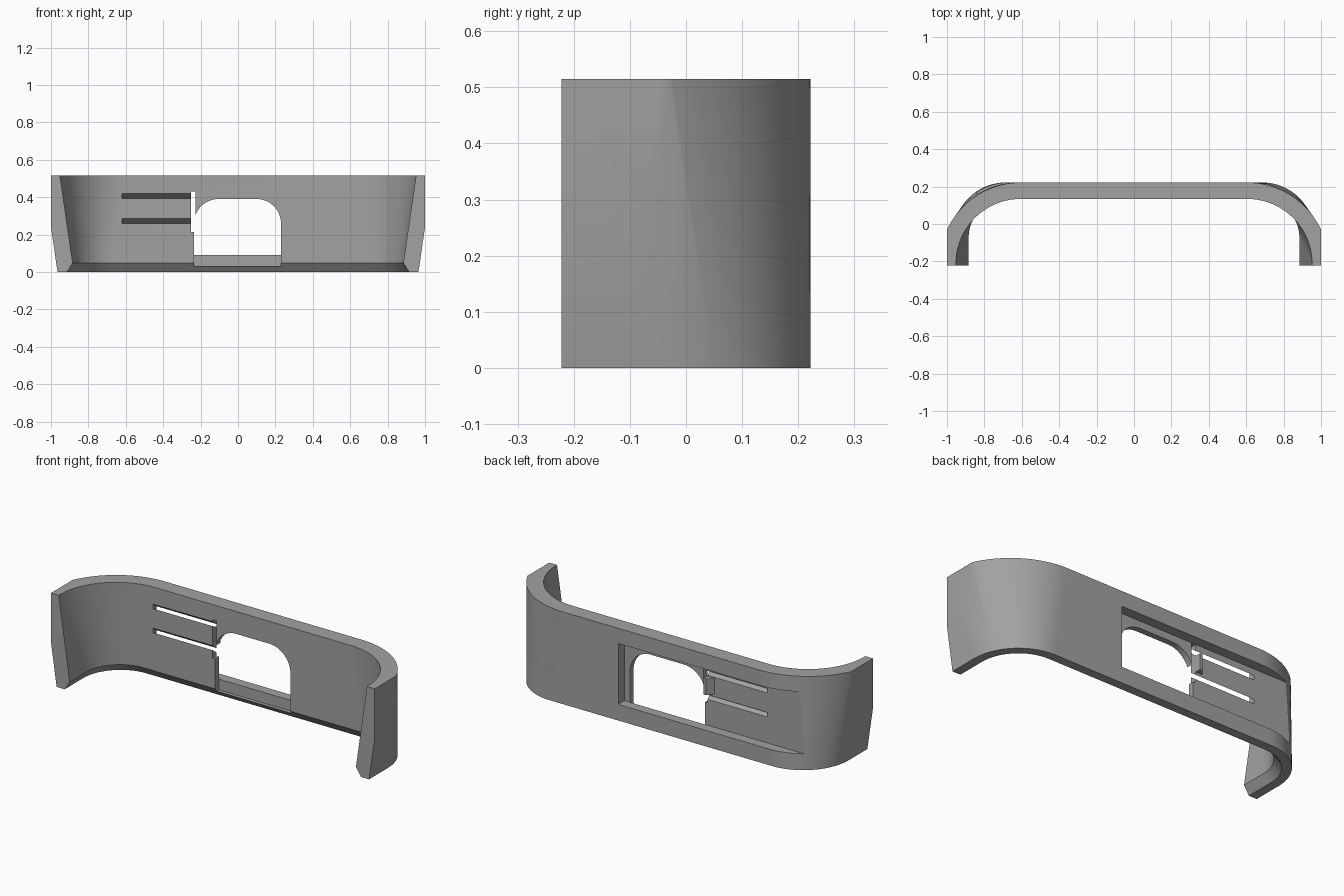
import bpy, bmesh, math

cube = bpy.data.objects.get("Cube")
if cube:
    bpy.data.objects.remove(cube)

H, BACK, WALL = 0.515, 0.222, 0.088
FLOOR = BACK - 0.055          # depth of the rear recess floor
INNER = BACK - WALL           # front side of the back wall

mat = bpy.data.materials.new("plain_grey")
mat.use_nodes = True
grey = (0.36, 0.36, 0.36, 1)
mat.diffuse_color = grey
mat.node_tree.nodes["Principled BSDF"].inputs["Base Color"].default_value = grey


def make_object(name, bm):
    bmesh.ops.recalc_face_normals(bm, faces=bm.faces)
    mesh = bpy.data.meshes.new(name)
    bm.to_mesh(mesh)
    bm.free()
    mesh.materials.append(mat)
    ob = bpy.data.objects.new(name, mesh)
    bpy.context.collection.objects.link(ob)
    return ob


def loft(name, rings, closed=False):
    """Skin equal-length closed rings and cap both ends."""
    bm = bmesh.new()
    rows = [[bm.verts.new(p) for p in ring] for ring in rings]
    for a, b in zip(rows, rows[1:]):
        for i in range(len(a)):
            j = (i + 1) % len(a)
            bm.faces.new((a[i], a[j], b[j], b[i]))
    bm.faces.new(rows[0])
    bm.faces.new(rows[-1])
    return make_object(name, bm)


def box(name, x0, x1, y0, y1, z0, z1, drop=0.0):
    """Box whose rear end may drop, giving a slanted slot."""
    return loft(name, [[(x, y0, z0), (x, y1, z0 - drop), (x, y1, z1 - drop), (x, y0, z1)]
                       for x in (x0, x1)])


def boolean(target, tool, operation):
    mod = target.modifiers.new("cut", 'BOOLEAN')
    mod.object, mod.operation, mod.solver = tool, operation, 'EXACT'
    bpy.context.view_layer.objects.active = target
    bpy.ops.object.modifier_apply(modifier=mod.name)
    bpy.data.objects.remove(tool)


def outline(z, inset):
    """U-shaped plan line at height z; corners tighten towards the bottom."""
    t = z / H
    radius = 0.28 + 0.155 * t
    cx, cy = 0.965 + 0.075 * t - radius, BACK - radius
    r = radius - inset
    half = [(cx + r, -BACK)]
    steps = 28
    for i in range(steps + 1):
        a = math.pi / 2 * i / steps
        half.append((cx + r * math.cos(a), cy + r * math.sin(a)))
    full = half + [(-x, y) for x, y in reversed(half)]
    return [(x, y, z) for x, y in full]


# Curved band with a chamfer along its lower inside edge
lines = [outline(0, 0), outline(H, 0), outline(H, WALL), outline(0.048, WALL), outline(0, 0.05)]
band = loft("curved_band", list(zip(*lines)))

# Flat trims on the outer sides
boolean(band, box("side_trim", -1, 1, -1, 1, -1, 1), 'INTERSECT')

# Rear recess running out through the corner curve
boolean(band, box("rear_recess", -0.95, 0.263, FLOOR, 0.5, 0.09, 0.43), 'DIFFERENCE')

# Arched window
profile = [(-0.235, 0.03), (0.23, 0.03)]
for cx, start in ((0.10, 0), (-0.105, 90)):
    for i in range(13):
        a = math.radians(start + 90 * i / 12)
        profile.append((cx + 0.13 * math.cos(a), 0.26 + 0.13 * math.sin(a)))
window = loft("window", [[(x, y, z) for x, z in profile] for y in (0, FLOOR + 0.0005)])
boolean(band, window, 'DIFFERENCE')

# Gap at the tip of the latch, and slanted slots above and below it
boolean(band, box("tip_gap", -0.25, -0.226, 0, FLOOR + 0.001, 0.215, 0.429), 'DIFFERENCE')
for z in (0.394, 0.26):
    k = 0.025 / (FLOOR - INNER)
    y0, y1 = INNER - 0.02, FLOOR + 0.02
    slot = box("slot", -0.62, -0.24, y0, y1, z + 0.02 * k, z + 0.025 + 0.02 * k, k * (y1 - y0))
    boolean(band, slot, 'DIFFERENCE')

# Catch on the back of the latch tip
catch = loft("latch_catch", [[(-0.25, FLOOR - 0.01, z), (-0.25, FLOOR + 0.035, z),
                              (-0.265, FLOOR + 0.035, z), (-0.30, FLOOR - 0.01, z)]
                             for z in (0.275, 0.365)])

for ob in (band, catch):
    bpy.ops.object.select_all(action='DESELECT')
    ob.select_set(True)
    bpy.context.view_layer.objects.active = ob
    bpy.ops.object.shade_smooth_by_angle(angle=math.radians(25))
